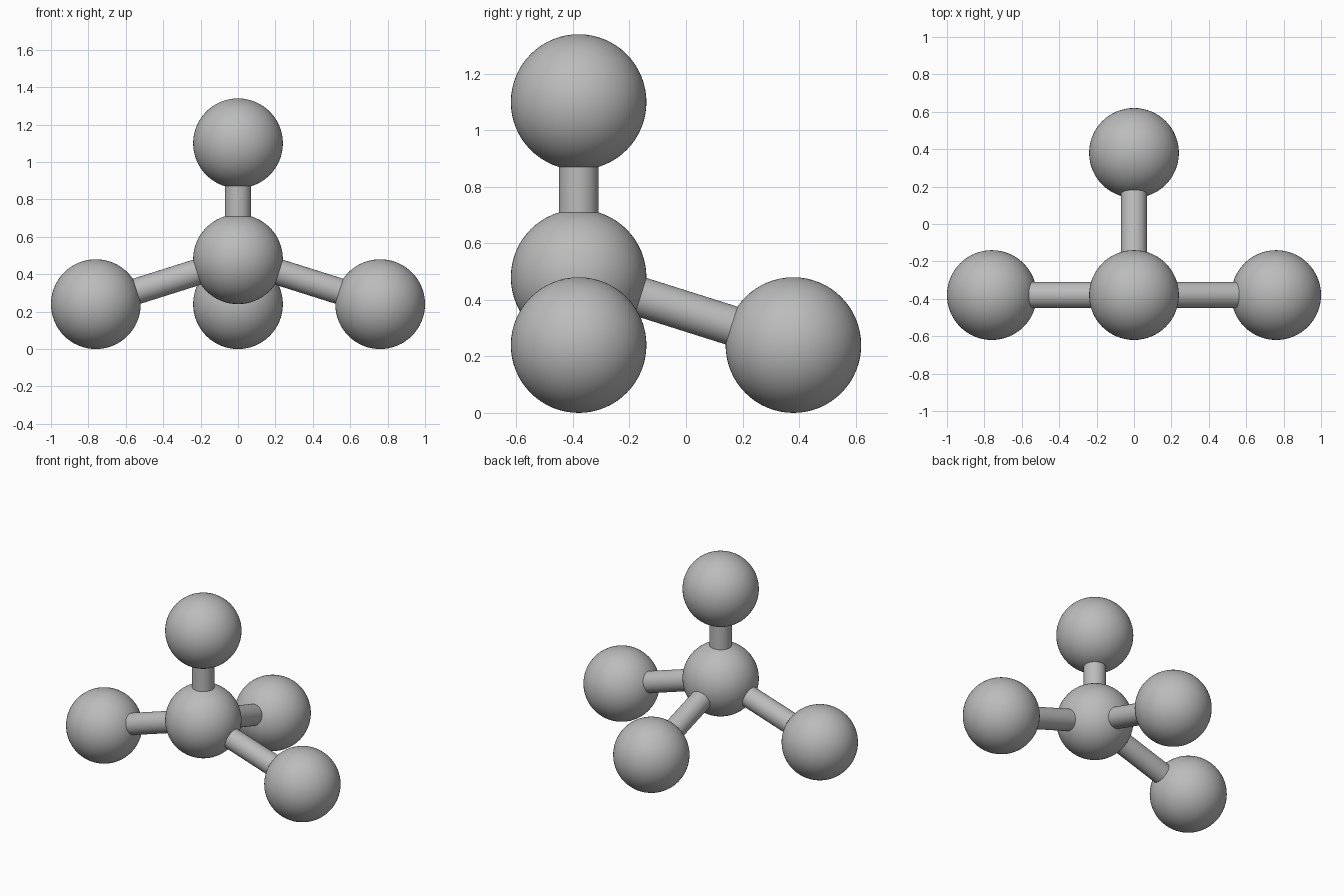
import bpy
import math
from mathutils import Vector

cube = bpy.data.objects.get("Cube")
if cube:
    bpy.data.objects.remove(cube, do_unlink=True)

BALL_RADIUS = 0.24
ROD_RADIUS = 0.07

# One plain grey for every part
grey = bpy.data.materials.new("plain_grey")
grey.use_nodes = True
colour = (0.5, 0.5, 0.5, 1)
grey.diffuse_color = colour
grey.node_tree.nodes["Principled BSDF"].inputs["Base Color"].default_value = colour


def finish(name):
    obj = bpy.context.object
    obj.name = name
    obj.data.materials.append(grey)
    bpy.ops.object.shade_smooth_by_angle(angle=math.radians(40))


def ball(name, centre):
    bpy.ops.mesh.primitive_uv_sphere_add(
        segments=64, ring_count=32, radius=BALL_RADIUS, location=centre)
    finish(name)


def rod(name, start, end):
    axis = end - start
    bpy.ops.mesh.primitive_cylinder_add(
        vertices=48, radius=ROD_RADIUS, depth=axis.length,
        location=(start + end) / 2,
        rotation=axis.to_track_quat("Z", "Y").to_euler())
    finish(name)


# Central ball, with a rod and an outer ball in each direction
hub = Vector((0, -0.38, 0.48))
outer = {
    "top": Vector((0, -0.38, 1.1)),
    "left": Vector((0.76, -0.38, 0.24)),
    "right": Vector((-0.76, -0.38, 0.24)),
    "back": Vector((0, 0.38, 0.24)),
}
ball("central_ball", hub)
for side, centre in outer.items():
    ball(side + "_ball", centre)
    rod(side + "_rod", hub, centre)
